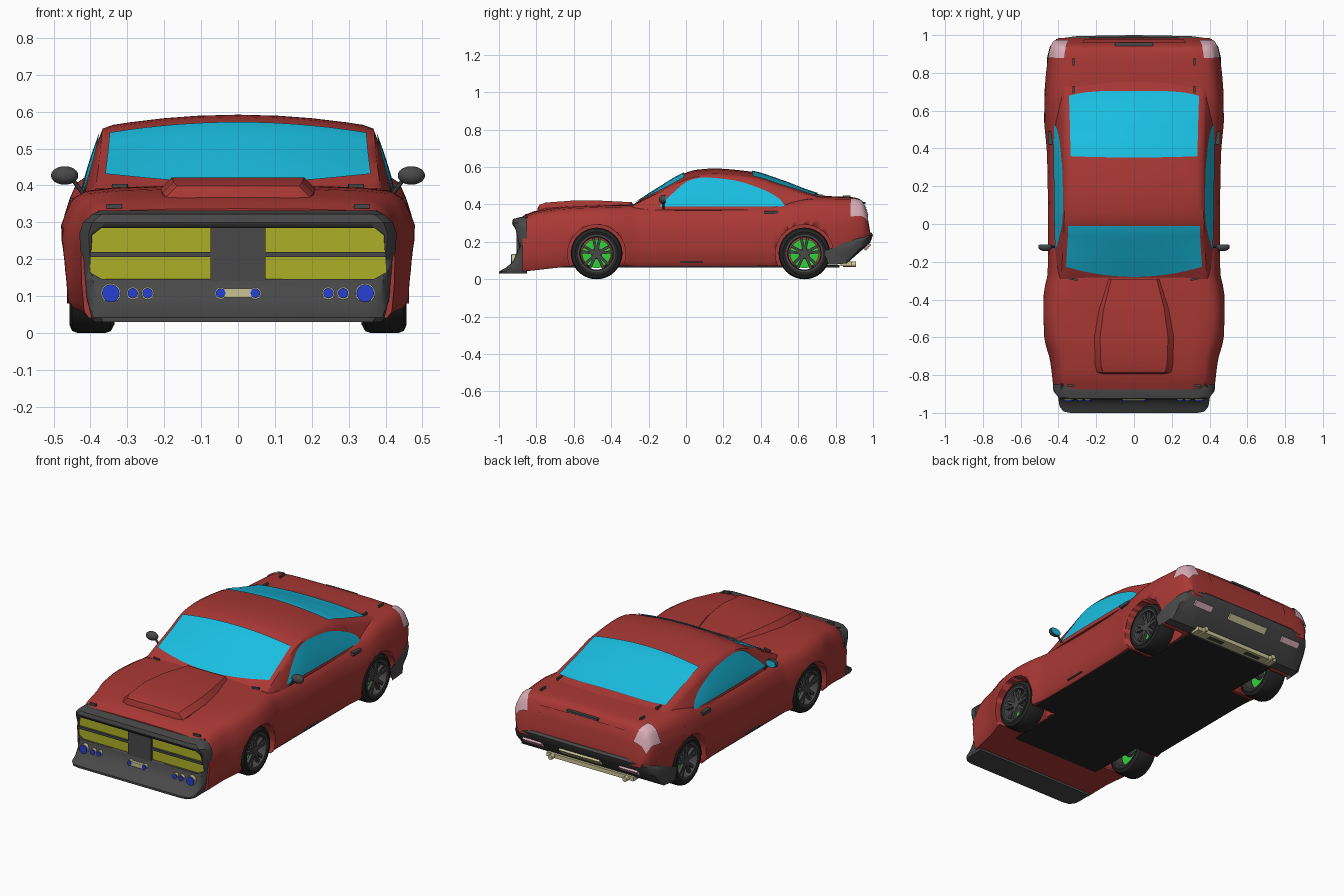
import bpy, bmesh, math
from math import sin, cos, pi
from mathutils import Matrix, Vector

if "Cube" in bpy.data.objects:
    bpy.data.objects.remove(bpy.data.objects["Cube"])


def material(name, *rgb):
    m = bpy.data.materials.new(name)
    m.diffuse_color = (*rgb, 1)
    m.use_nodes = True
    m.node_tree.nodes["Principled BSDF"].inputs["Base Color"].default_value = m.diffuse_color
    return m


RED = material("red_paint", .40, .04, .035)
GLASS = material("cyan_glass", .01, .52, .76)
DARK = material("dark_trim", .065, .065, .065)
BLACK = material("black", .018, .018, .018)
YELLOW = material("yellow_grille", .42, .43, .02)
BLUE = material("blue_lamp", .02, .05, .65)
GREEN = material("green_brake", .03, .65, .04)
PINK = material("pink_lamp", .70, .42, .48)
KHAKI = material("pale_metal", .58, .55, .30)


def finish(name, bm, mat, angle=35):
    bmesh.ops.recalc_face_normals(bm, faces=bm.faces)
    me = bpy.data.meshes.new(name)
    bm.to_mesh(me)
    bm.free()
    me.materials.append(mat)
    ob = bpy.data.objects.new(name, me)
    bpy.context.collection.objects.link(ob)
    bpy.ops.object.select_all(action='DESELECT')
    ob.select_set(True)
    bpy.context.view_layer.objects.active = ob
    bpy.ops.object.shade_smooth_by_angle(angle=math.radians(angle))
    return ob


def loft(name, secs, mat, ring=False, closed=True, caps=True, angle=35):
    bm = bmesh.new()
    vs = [[bm.verts.new(p) for p in s] for s in secs]
    n, k = len(vs), len(vs[0])
    for i in range(n if ring else n - 1):
        a, b = vs[i], vs[(i + 1) % n]
        for j in range(k if closed else k - 1):
            bm.faces.new((a[j], a[(j + 1) % k], b[(j + 1) % k], b[j]))
    if caps and closed and not ring:
        bm.faces.new(vs[0])
        bm.faces.new(vs[-1])
    return finish(name, bm, mat, angle)


def prism(name, pts, y0, y1, mat):
    return loft(name, [[(x, y, z) for x, z in pts] for y in (y0, y1)], mat)


def box(name, c, s, mat, rx=0, rz=0):
    bm = bmesh.new()
    m = Matrix.Translation(c) @ Matrix.Rotation(rz, 4, 'Z') @ Matrix.Rotation(rx, 4, 'X') @ Matrix.Diagonal((*s, 1))
    bmesh.ops.create_cube(bm, size=1, matrix=m)
    return finish(name, bm, mat)


def cyl(name, c, r, d, axis, mat, seg=24):
    bm = bmesh.new()
    rot = Vector((0, 0, 1)).rotation_difference(Vector(axis)).to_matrix().to_4x4()
    bmesh.ops.create_cone(bm, cap_ends=True, segments=seg, radius1=r, radius2=r, depth=d,
                          matrix=Matrix.Translation(c) @ rot)
    return finish(name, bm, mat)


def lathe(name, prof, y, z, mat, seg=40):
    return loft(name, [[(x, y + r * cos(2 * pi * i / seg), z + r * sin(2 * pi * i / seg)) for x, r in prof]
                       for i in range(seg)], mat, ring=True)


def cut(ob, cutter):
    m = ob.modifiers.new("cut", 'BOOLEAN')
    m.operation, m.object, m.solver = 'DIFFERENCE', cutter, 'EXACT'
    bpy.context.view_layer.objects.active = ob
    bpy.ops.object.modifier_apply(modifier=m.name)
    bpy.data.objects.remove(cutter)


def curve(*pts):
    """Monotone smooth interpolation through (t, value) points."""
    d = [(b[1] - a[1]) / (b[0] - a[0]) for a, b in zip(pts, pts[1:])]
    t = [d[0]] + [0 if a * b <= 0 else 2 * a * b / (a + b) for a, b in zip(d, d[1:])] + [d[-1]]

    def f(x):
        x = min(max(x, pts[0][0]), pts[-1][0])
        i = next(k for k in range(len(d)) if x <= pts[k + 1][0])
        h = pts[i + 1][0] - pts[i][0]
        s = (x - pts[i][0]) / h
        return (pts[i][1] * (1 + 2 * s) * (1 - s) ** 2 + h * t[i] * s * (1 - s) ** 2
                + pts[i + 1][1] * s * s * (3 - 2 * s) + h * t[i + 1] * s * s * (s - 1))
    return f


def span(a, b, n):
    return [a + (b - a) * i / n for i in range(n + 1)]


def mirrored(half):
    return half + [(-x, y, z) for x, y, z in reversed(half) if x > 1e-6]


# Lower body
top = curve((-.88, .335), (-.8, .367), (-.6, .392), (-.3, .40), (0, .392), (.3, .397), (.5, .415), (.7, .445),
            (.88, .44), (.93, .428), (.965, .36), (.985, .25))
bot = curve((-.88, .04), (-.7, .06), (-.6, .07), (.7, .07), (.8, .09), (.9, .15), (.985, .215))
wid = curve((-.88, .425), (-.72, .445), (-.62, .472), (-.475, .487), (-.33, .472), (-.26, .457), (0, .455),
            (.35, .46), (.6, .478), (.75, .47), (.88, .455), (.95, .435), (.985, .40))
PROFILE = [(0, 1), (.45, .995), (.7, .985), (.85, .96), (.92, .90), (.955, .80), (.985, .68), (1, .55), (.995, .3),
           (.98, .06), (.95, 0), (0, 0)]


def body_pt(s, y, off=0):
    i = min(int(s), len(PROFILE) - 2)
    a, b = PROFILE[i], PROFILE[i + 1]
    fx, fz = a[0] + (b[0] - a[0]) * (s - i), a[1] + (b[1] - a[1]) * (s - i)
    return (fx * (wid(y) + off), y + off * (y > .9), bot(y) + (top(y) + off - bot(y)) * fz)


body = loft("body", [mirrored([body_pt(s, y) for s in range(len(PROFILE))])
                     for y in span(-.875, .9, 60) + span(.91, .985, 10)], RED)
for y in (-.478, .633):
    for sx in (-1, 1):
        cut(body, cyl("wheel_well_cutter", (sx * .46, y, .137), .155, .32, (1, 0, 0), BLACK, 48))

# Cabin
roof = curve((-.29, .395), (-.15, .485), (0, .57), (.06, .586), (.15, .592), (.35, .575), (.5, .53), (.7, .457), (.82, .43))
belt = curve((-.29, .40), (-.1, .418), (.5, .424), (.82, .41))
rail = curve((-.29, .385), (0, .368), (.35, .362), (.82, .375))


def edge_z(y):
    return roof(y) - .032 * min(1, max(0, (roof(y) - .38) / .15))


def roof_pt(u, y, off=0):
    return (u * rail(y), y, roof(y) + (edge_z(y) - roof(y)) * u * u + off)


def side_x(y, z):
    t = min(1, max(0, (z - .37) / (edge_z(y) - .37)))
    return belt(y) + (rail(y) - belt(y)) * t ** 1.3


def cabin_section(y):
    half = [roof_pt(u, y) for u in (0, .3, .55, .8, .93)]
    for t in (.97, .8, .6, .4, .2, 0):
        z = .37 + (edge_z(y) - .37) * t
        half.append((side_x(y, z), y, z))
    return mirrored(half + [(0, y, .34)])


loft("cabin", [cabin_section(y) for y in span(-.29, .82, 44)], RED, angle=50)


# Windows follow the cabin surface
def roof_glass(name, y0, y1, u):
    loft(name, [[roof_pt(a, y0(a) + (y1(a) - y0(a)) * v, .006) for a in span(-u, u, 14)]
                for v in span(0, 1, 14)], GLASS, closed=False)


roof_glass("windshield", lambda u: -.28 + .06 * u * u, lambda u: -.01, .945)
roof_glass("rear_window", lambda u: .36 - .008 * (1 - u * u), lambda u: .705 - .035 * u ** 4, .93)
arc = curve((-.14, .392), (-.06, .47), (.02, .53), (.1, .544), (.25, .53), (.4, .485), (.5, .43), (.53, .393))
for sx in (-1, 1):
    loft("side_window", [[(sx * (side_x(y, z) + .005), y, z) for z in span(.388, arc(y), 8)]
                         for y in span(-.14, .53, 24)], GLASS, closed=False)

# Hood scoop
scoop = []
for y, w, z in [(-.795, .175, .375), (-.785, .19, .398), (-.75, .2, .41), (-.6, .205, .421), (-.45, .185, .42), (-.29, .145, .412)]:
    scoop.append(mirrored([(0, y, z), (w - .025, y, z), (w + .005, y, z - .03), (w + .005, y, .35), (0, y, .35)]))
loft("hood_scoop", scoop, RED, angle=25)

# Nose with recessed grille and chin lip
nose = []
for z, w, y in [(.332, .375, -.89), (.322, .395, -.925), (.30, .42, -.93), (.27, .43, -.917), (.2, .426, -.902),
                (.14, .418, -.907), (.09, .409, -.93), (.06, .402, -.965), (.042, .397, -1), (.03, .39, -1)]:
    nose.append(mirrored([(0, y, z), (w - .06, y, z), (w - .025, y + .007, z), (w - .005, y + .03, z), (w, y + .05, z),
                          (w, -.85, z), (0, -.85, z)]))
nose = loft("nose", nose, DARK)
half = [(.37, .285), (.395, .265), (.402, .165), (.37, .147)]
cut(nose, prism("grille_cutter", half + [(-x, z) for x, z in reversed(half)], -1.1, -.884, DARK))
box("grille_center", (0, -.892, .216), (.15, .03, .15), DARK)
for s in (-1, 1):
    prism("grille_panel", [(s * .07, .147), (s * .07, .284)] + [(s * x, z) for x, z in half], -.893, -.87, YELLOW)
    box("grille_bar", (s * .236, -.896, .213), (.33, .02, .013), DARK)
    # Front lamps with pale bezels
    for x, r in ((.345, .024), (.285, .014), (.245, .014), (.047, .013)):
        cyl("lamp_bezel", (s * x, -.918, .108), r + .003, .025, (0, 1, 0), KHAKI, 16)
        cyl("front_lamp", (s * x, -.922, .108), r, .028, (0, 1, 0), BLUE, 16)
box("front_badge_bar", (0, -.925, .108), (.075, .02, .024), KHAKI)

# Rear bumper: one section per x
bumper = []
for x, y, z in [(.463, .80, .15), (.46, .88, .185), (.445, .94, .215), (.41, .98, .24), (.3, .995, .25), (0, 1, .25)]:
    bumper.append([(x, y - .06, z), (x, y - .01, z), (x, y, z - .012), (x, y - .015, z - .055),
                   (x, min(.86, y - .02), .085), (x, min(.81, y - .04), .08)])
bumper += [[(-x, y, z) for x, y, z in s] for s in reversed(bumper[:-1])]
loft("rear_bumper", bumper, DARK)

# Tail: lamps, trunk panel, slot, plate, exhaust
panel = [[body_pt(abs(s), y, .005) for s in span(-1.7, 1.7, 12)] for y in span(.952, .974, 5)]
panel = [[(abs(p[0]) * (-1 if i < 6 else 1), p[1], p[2]) for i, p in enumerate(row)] for row in panel]
loft("trunk_panel", panel, RED, closed=False)
box("trunk_slot", (0, .951, .408), (.2, .02, .012), DARK)
box("rear_plate", (0, .972, .172), (.26, .012, .04), KHAKI, rx=-.7)
box("exhaust_bar", (0, .855, .082), (.56, .06, .024), KHAKI)
for s in (-1, 1):
    loft("tail_lamp", [[(s * p[0], p[1], p[2]) for p in (body_pt(a, y, .005) for a in span(2.7, 6.3, 10))]
                       for y in span(.88, .968, 8)], PINK, closed=False)
    box("bumper_lamp", (s * .31, .966, .172), (.12, .012, .035), PINK, rx=-.7)
    cyl("exhaust_tip", (s * .24, .875, .08), .014, .07, (0, 1, 0), KHAKI, 16)
    box("exhaust_slot", (s * .13, .855, .069), (.1, .025, .004), DARK)
    # Small trim
    box("hood_pin", (s * .335, -.855, top(-.855) - .002), (.042, .012, .012), DARK)
    box("hood_hinge", (s * .32, -.292, .397), (.042, .01, .014), DARK, rz=s * .2)
    box("trunk_pin", (s * .32, .86, .443), (.01, .04, .012), DARK)
    box("trunk_hinge", (s * .32, .71, .447), (.01, .04, .014), DARK)
    box("door_handle", (s * .442, .455, .357), (.026, .07, .018), DARK)
    cyl("fuel_cap", (s * .437, .66, .372), .028, .02, (1, 0, .6 * s), RED)
    box("sill_trim", (s * .452, .03, .09), (.008, .12, .008), DARK)
    # Door mirror
    bm = bmesh.new()
    bmesh.ops.create_uvsphere(bm, u_segments=20, v_segments=12, radius=1,
                              matrix=Matrix.Translation((s * .47, -.12, .427)) @ Matrix.Diagonal((.037, .024, .025, 1)))
    bmesh.ops.bisect_plane(bm, geom=bm.verts[:] + bm.edges[:] + bm.faces[:], plane_co=(0, -.112, 0),
                           plane_no=(0, 1, 0), clear_outer=True)
    bmesh.ops.holes_fill(bm, edges=bm.edges)
    finish("mirror_shell", bm, DARK)
    prism("mirror_glass", [(s * .47 + .031 * cos(a), .427 + .02 * sin(a)) for a in span(0, 1.9 * pi, 19)], -.113, -.108, GLASS)
    cyl("mirror_stalk", (s * .434, -.12, .397), .006, .045, (s * .6, 0, .8), DARK, 10)

# Floor
box("floor_middle", (0, .078, .069), (.86, .80, .012), BLACK)
box("floor_spine", (0, .01, .069), (.58, 1.62, .012), BLACK)

# Wheels
for y in (-.478, .633):
    for s in (-1, 1):
        z = .138
        lathe("tire", [(s * x, r) for x, r in [(.34, .098), (.335, .115), (.345, .133), (.36, .138), (.435, .138),
                                               (.45, .132), (.457, .115), (.452, .098)]], y, z, BLACK)
        lathe("rim", [(s * x, r) for x, r in [(.34, .1), (.455, .1), (.455, .091), (.44, .086), (.34, .093)]], y, z, DARK)
        cyl("brake_disc", (s * .39, y, z), .078, .02, (1, 0, 0), GREEN, 32)
        cyl("hub", (s * .432, y, z), .024, .03, (1, 0, 0), DARK)
        cyl("axle_stub", (s * .36, y, z), .03, .12, (1, 0, 0), DARK)
        for i in range(5):
            for d in (-.2, .2):
                a = pi / 2 + 2 * pi * i / 5 + d
                box("spoke", (s * .437, y + .054 * cos(a), z + .054 * sin(a)), (.018, .08, .015), DARK, rx=a)
